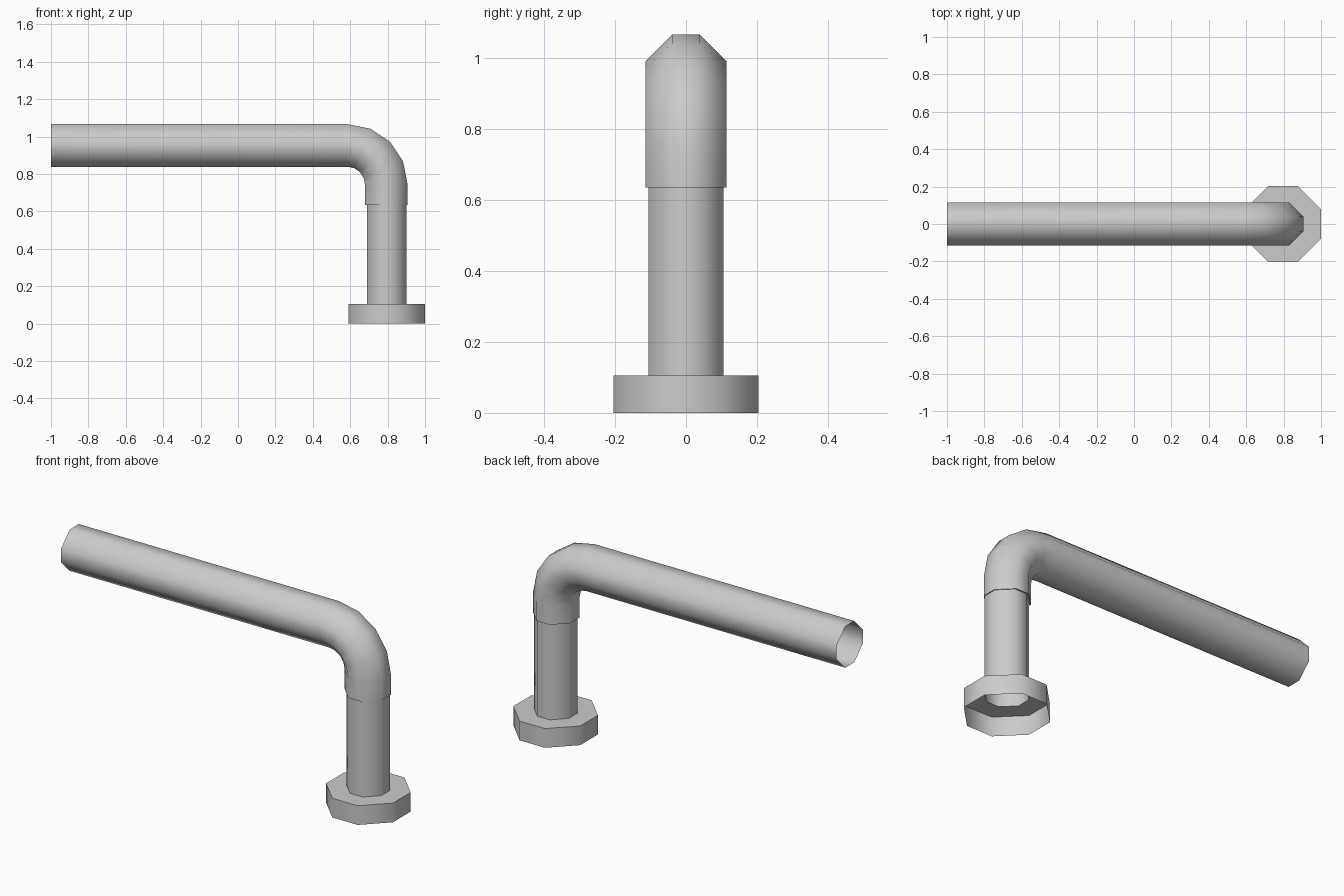
import bpy, bmesh, math
from mathutils import Vector

if "Cube" in bpy.data.objects:
    bpy.data.objects.remove(bpy.data.objects["Cube"])

CX = 0.796                      # axis of the upright
BEND = Vector((0.585, 0, 0.745))  # centre of the elbow bend
BEND_R = 0.2075                 # bend radius along the pipe axis


def ring(centre, tilt, r, k):
    """Octagon with half-width r and half flat r*k; tilt 0 = upright, 90 = lying along -x."""
    c = r * k
    pts = [(r, c), (c, r), (-c, r), (-r, c), (-r, -c), (-c, -r), (c, -r), (r, -c)]
    out = Vector((math.cos(tilt), 0, math.sin(tilt)))
    return [Vector(centre) + out * a + Vector((0, b, 0)) for a, b in pts]


def loft(name, rings):
    """Open octagonal shell through a series of rings."""
    bm = bmesh.new()
    loops = [[bm.verts.new(p) for p in r] for r in rings]
    for a, b in zip(loops, loops[1:]):
        for i in range(8):
            j = (i + 1) % 8
            bm.faces.new((a[i], a[j], b[j], b[i]))
    mesh = bpy.data.meshes.new(name)
    bm.to_mesh(mesh)
    bm.free()
    ob = bpy.data.objects.new(name, mesh)
    bpy.context.collection.objects.link(ob)
    bpy.ops.object.select_all(action='DESELECT')
    ob.select_set(True)
    bpy.context.view_layer.objects.active = ob
    bpy.ops.object.shade_smooth_by_angle(angle=math.radians(60))
    return ob


# Flange: hollow below, ring-shaped top
loft("flange", [ring((CX, 0, 0), 0, 0.204, 0.38),
                ring((CX, 0, 0.106), 0, 0.204, 0.38),
                ring((CX, 0, 0.106), 0, 0.106, 0.36)])

# Upright pipe
loft("upright_pipe", [ring((CX, 0, 0.106), 0, 0.106, 0.36),
                      ring((CX, 0, 0.635), 0, 0.106, 0.36)])

# Wider pipe: step, short sleeve, four-segment elbow, long horizontal run
R, K = 0.114, 0.345
path = [ring((CX - 0.003, 0, 0.635), 0, 0.106, K),
        ring((CX - 0.003, 0, 0.635), 0, R, K)]
for i in range(5):
    t = math.radians(22.5 * i)
    c = BEND + Vector((math.cos(t), 0, math.sin(t))) * BEND_R
    path.append(ring(c, t, R, K))
path.append(ring((-1, 0, BEND.z + BEND_R), math.pi / 2, R, K))
loft("elbow_pipe", path)
